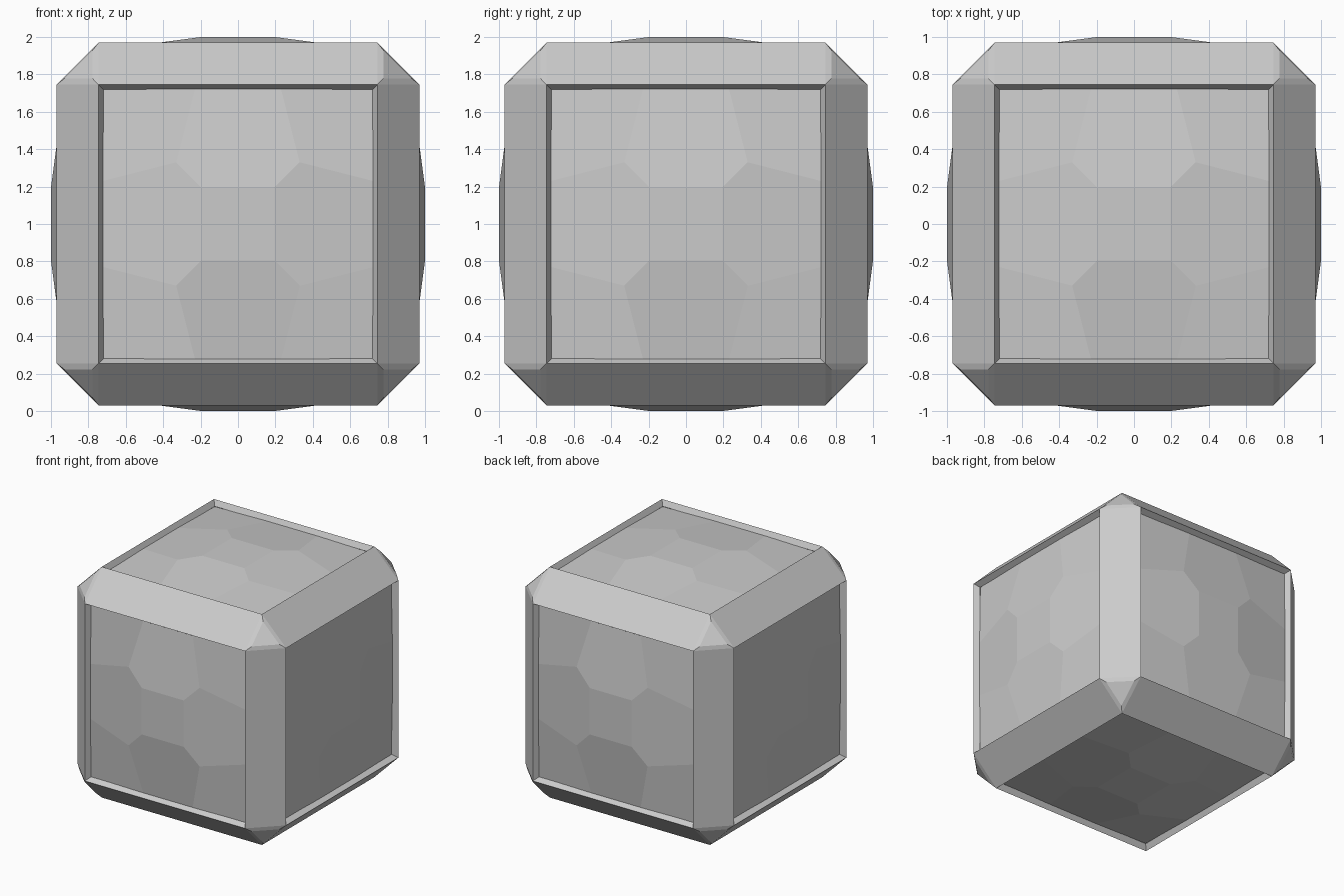
import bpy, bmesh
from math import pi
from mathutils import Matrix

if "Cube" in bpy.data.objects:
    bpy.data.objects.remove(bpy.data.objects["Cube"])

Z0 = 1.0  # height of the block's centre


def finish(bm, name):
    me = bpy.data.meshes.new(name)
    bm.to_mesh(me)
    bm.free()
    ob = bpy.data.objects.new(name, me)
    ob.location.z = Z0
    bpy.context.collection.objects.link(ob)
    return ob


# Frame: chamfered cube shell with six windows and raised corner caps
bm = bmesh.new()
bmesh.ops.create_cube(bm, size=1.94)
bmesh.ops.bevel(bm, geom=bm.edges[:], offset=0.225, offset_type='OFFSET',
                segments=1, affect='EDGES', profile=0.5)
bm.normal_update()
corners = [f for f in bm.faces if len(f.verts) == 3]
windows = [f for f in bm.faces if max(abs(c) for c in f.normal) > 0.99]
bmesh.ops.inset_individual(bm, faces=corners, thickness=0.03, depth=0.013,
                           use_even_offset=True)
bmesh.ops.inset_individual(bm, faces=windows, thickness=0.025, depth=-0.045,
                           use_even_offset=True)
bmesh.ops.delete(bm, geom=windows, context='FACES')
finish(bm, "edge_frame")


# Panel: 3x3 grid pillowed outward, with a small flat pad in the middle
def panel(name, turn):
    bm = bmesh.new()
    bmesh.ops.create_grid(bm, x_segments=3, y_segments=3, size=1)
    # (inner size, outer size, height) by number of coordinates on the rim
    shape = {0: (0.33, 0, 0.982), 1: (0.23, 0.722, 0.93), 2: (0, 0.722, 0.922)}
    middle = [f for f in bm.faces if f.calc_center_median().length < 0.1]
    for v in bm.verts:
        rim = [abs(c) > 0.9 for c in v.co[:2]]
        inner, outer, height = shape[sum(rim)]
        for i in (0, 1):
            size = outer if rim[i] else inner
            v.co[i] = size if v.co[i] > 0 else -size
        v.co.z = height
    bm.normal_update()
    bmesh.ops.inset_individual(bm, faces=middle, thickness=0.135, depth=0.018,
                               use_even_offset=True)
    bm.transform(turn)
    finish(bm, name)


for name, angle, axis in (("top", 0, 'X'), ("bottom", pi, 'X'),
                          ("front", pi / 2, 'X'), ("back", -pi / 2, 'X'),
                          ("right", pi / 2, 'Y'), ("left", -pi / 2, 'Y')):
    panel(name + "_panel", Matrix.Rotation(angle, 4, axis))
